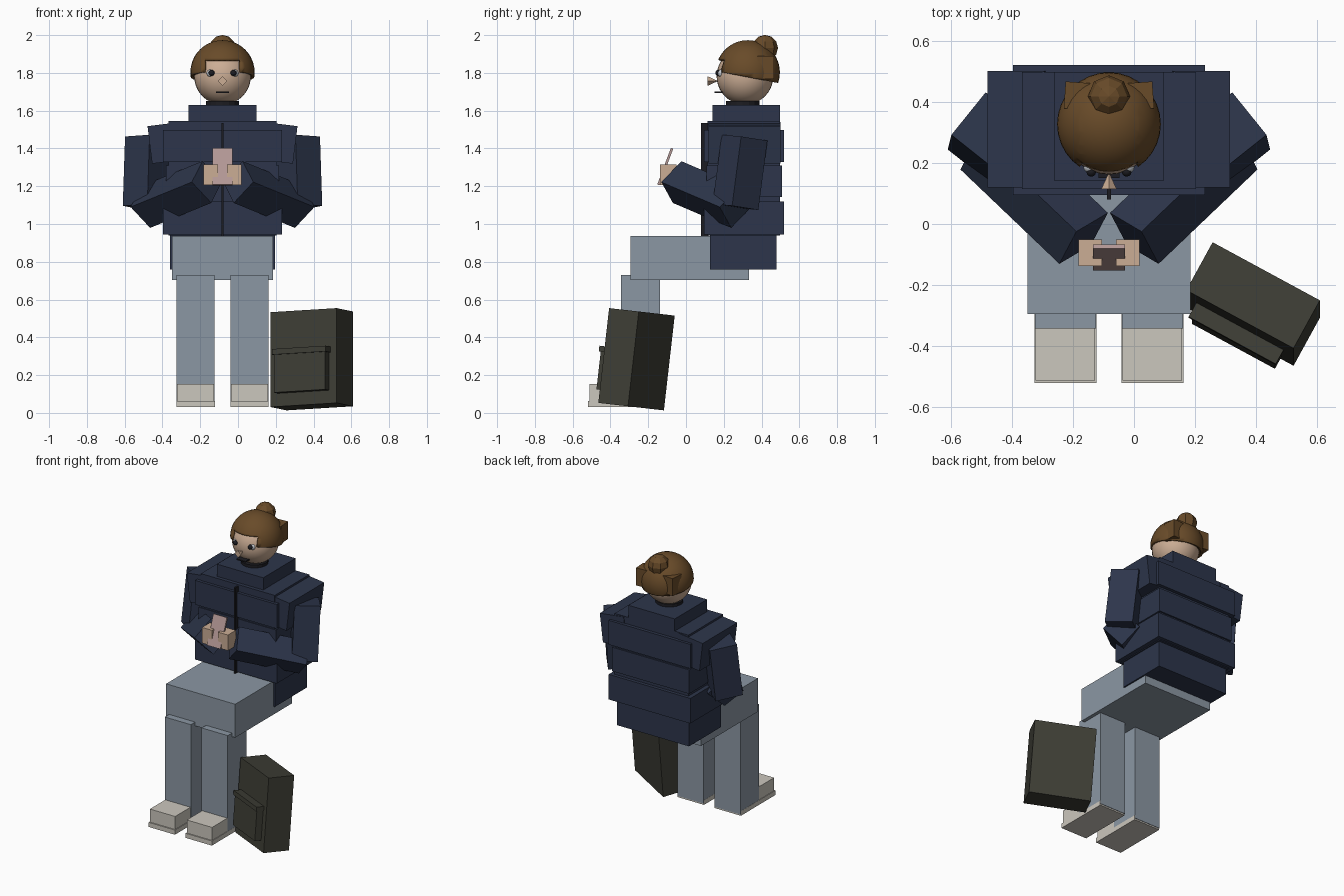
import bpy, bmesh, math
from mathutils import Matrix, Vector

if "Cube" in bpy.data.objects:
    bpy.data.objects.remove(bpy.data.objects["Cube"])

CX = -0.082  # the figure's own centre line


def material(name, rgb):
    m = bpy.data.materials.new(name)
    m.use_nodes = True
    m.diffuse_color = (*rgb, 1)
    m.node_tree.nodes["Principled BSDF"].inputs["Base Color"].default_value = (*rgb, 1)
    return m


NAVY = material("navy_jacket", (0.026, 0.036, 0.07))
DENIM = material("washed_denim", (0.26, 0.31, 0.37))
SKIN = material("skin", (0.60, 0.42, 0.30))
HAIR = material("brown_hair", (0.14, 0.07, 0.022))
SHOE = material("pale_shoe", (0.60, 0.57, 0.51))
BAG = material("dark_olive_bag", (0.048, 0.048, 0.036))
PHONE = material("mauve_phone", (0.45, 0.31, 0.30))
DARK = material("near_black", (0.012, 0.012, 0.016))
WHITE = material("eye_white", (0.55, 0.58, 0.62))


def finish(name, bm, mat, matrix, smooth=False):
    mesh = bpy.data.meshes.new(name)
    bm.to_mesh(mesh)
    bm.free()
    mesh.materials.append(mat)
    for p in mesh.polygons:
        p.use_smooth = smooth
    ob = bpy.data.objects.new(name, mesh)
    ob.matrix_world = matrix
    bpy.context.collection.objects.link(ob)
    return ob


def box(name, mat, centre, size, rot=Matrix.Identity(4)):
    bm = bmesh.new()
    bmesh.ops.create_cube(bm, size=1)
    bmesh.ops.scale(bm, vec=size, verts=bm.verts)
    return finish(name, bm, mat, Matrix.Translation(centre) @ rot)


def span(name, mat, x, y, z, side=0):
    """Box from ranges; x is measured from the centre line, mirrored by side."""
    if side:
        x = (side * x[0], side * x[1])
    lo, hi = Vector((x[0], y[0], z[0])), Vector((x[1], y[1], z[1]))
    size = [abs(v) for v in hi - lo]
    return box(name, mat, (lo + hi) / 2 + Vector((CX, 0, 0)), size)


def limb(name, mat, a, b, ref, width, depth):
    """Box running from a to b with its width turned towards ref."""
    a, b = Vector(a), Vector(b)
    w = (b - a).normalized()
    u = (ref - w * ref.dot(w)).normalized()
    rot = Matrix((u, w.cross(u), w)).transposed().to_4x4()
    return box(name, mat, (a + b) / 2, (width, depth, (b - a).length), rot)


def ball(name, mat, centre, radius, seg, rings, smooth=True):
    bm = bmesh.new()
    bmesh.ops.create_uvsphere(bm, u_segments=seg, v_segments=rings, radius=radius)
    return finish(name, bm, mat, Matrix.Translation(centre), smooth)


def cone(name, mat, r1, r2, depth, sides, matrix):
    bm = bmesh.new()
    bmesh.ops.create_cone(bm, cap_ends=True, segments=sides, radius1=r1, radius2=r2, depth=depth)
    return finish(name, bm, mat, matrix)


# Jacket body: a core with quilted bands around it
span("jacket_skirt", NAVY, (-.277, .277), (.127, .48), (.76, .95))
span("jacket_core", NAVY, (-.285, .285), (.115, .497), (.94, 1.545))
span("lower_band", NAVY, (-.315, .315), (.095, .52), (.945, 1.12))
span("middle_band", NAVY, (-.298, .298), (.108, .508), (1.143, 1.31))
span("upper_band", NAVY, (-.315, .315), (.095, .52), (1.328, 1.497))
span("collar", NAVY, (-.179, .179), (.14, .497), (1.52, 1.63))
span("zipper", DARK, (-.006, .006), (.08, .12), (.937, 1.535))

# Trousers seat
span("trouser_seat", DENIM, (-.267, .267), (-.295, .333), (.704, .937))

up = Vector((0, 0, 1))
for s, side in ((1, "left"), (-1, "right")):
    # Legs and shoes
    span(side + "_leg", DENIM, (.042, .243), (-.343, -.137), (.04, .73), s)
    span(side + "_shoe", SHOE, (.045, .24), (-.512, -.145), (.06, .153), s)
    span(side + "_sole", SHOE, (.041, .244), (-.52, -.14), (.03, .062), s)

    # Shoulder and arm
    box(side + "_shoulder", NAVY, (CX + s * .293, .31, 1.43), (.185, .382, .2),
        Matrix.Rotation(s * math.radians(7), 4, "Y"))
    elbow = Vector((CX + s * .407, .262, 1.09))
    limb(side + "_upper_arm", NAVY, (CX + s * .395, .31, 1.457), elbow,
         Vector((s * .62, -.78, 0)), .18, .166)
    wrist = Vector((CX + s * .083, -.047, 1.222))
    axis = (wrist - elbow).normalized()
    across = axis.cross(up).normalized()
    limb(side + "_forearm", NAVY, elbow, wrist, across + across.cross(axis), .163, .163)
    span(side + "_hand", SKIN, (.023, .1), (-.137, -.05), (1.206, 1.315), s)

    # Hair tuft, eye
    box(side + "_hair_tuft", HAIR, (CX + s * .105, .42, 1.828), (.08, .088, .122),
        Matrix.Rotation(s * math.radians(4), 4, "Z"))
    ball(side + "_eye_white", WHITE, (CX + s * .064, .187, 1.798), .02, 12, 8)
    ball(side + "_pupil", DARK, (CX + s * .058, .171, 1.8), .016, 12, 8)

# Phone leaning back in the hands
limb("phone", PHONE, (CX, -.146, 1.207), (CX, -.074, 1.4), Vector((1, 0, 0)), .104, .013)

# Head
cone("neck", DARK, .088, .088, .13, 16, Matrix.Translation((CX, .3, 1.585)))
ball("head", SKIN, (CX, .312, 1.782), .15, 32, 20)
cone("nose", SKIN, .025, .002, .05, 4,
     Matrix.Translation((CX, .14, 1.757)) @ Matrix.Rotation(math.radians(-90), 4, "X"))
span("mouth", DARK, (-.035, .035), (.15, .2), (1.694, 1.702))

# Hair cap: sphere trimmed along a slanting hemline, with the forehead opened
bm = bmesh.new()
bmesh.ops.create_uvsphere(bm, u_segments=32, v_segments=20, radius=.17)
for co, no in (((0, 0, -.026), (0, .19, 1)), ((0, 0, .066), (0, 0, 1)),
               ((.096, 0, 0), (1, 0, 0)), ((-.096, 0, 0), (1, 0, 0))):
    bmesh.ops.bisect_plane(bm, geom=bm.verts[:] + bm.edges[:] + bm.faces[:],
                           plane_co=co, plane_no=no, clear_inner=no[1] > 0)
opening = [f for f in bm.faces
           if (c := f.calc_center_median()).y < 0 and c.z < .066 and abs(c.x) < .096]
bmesh.ops.delete(bm, geom=opening, context="FACES")
cap = finish("hair_cap", bm, HAIR, Matrix.Translation((CX, .327, 1.803)), True)
shell = cap.modifiers.new("thickness", "SOLIDIFY")
shell.thickness = .015
ball("hair_bun", HAIR, (CX, .418, 1.932), .069, 8, 6, False)

# Backpack standing on the floor, turned and leaning back
lean = Matrix.Rotation(math.radians(-6.5), 4, "X") @ Matrix.Rotation(math.radians(-28.6), 4, "Z")
base = Vector((.39, -.262, .284))
for name, offset, size in (("backpack", (0, 0, 0), (.4, .18, .505)),
                           ("backpack_pocket", (0, -.105, -.075), (.31, .06, .215)),
                           ("pocket_flap", (0, -.108, .034), (.325, .07, .03))):
    box(name, BAG, base + lean.to_3x3() @ Vector(offset), size, lean)
